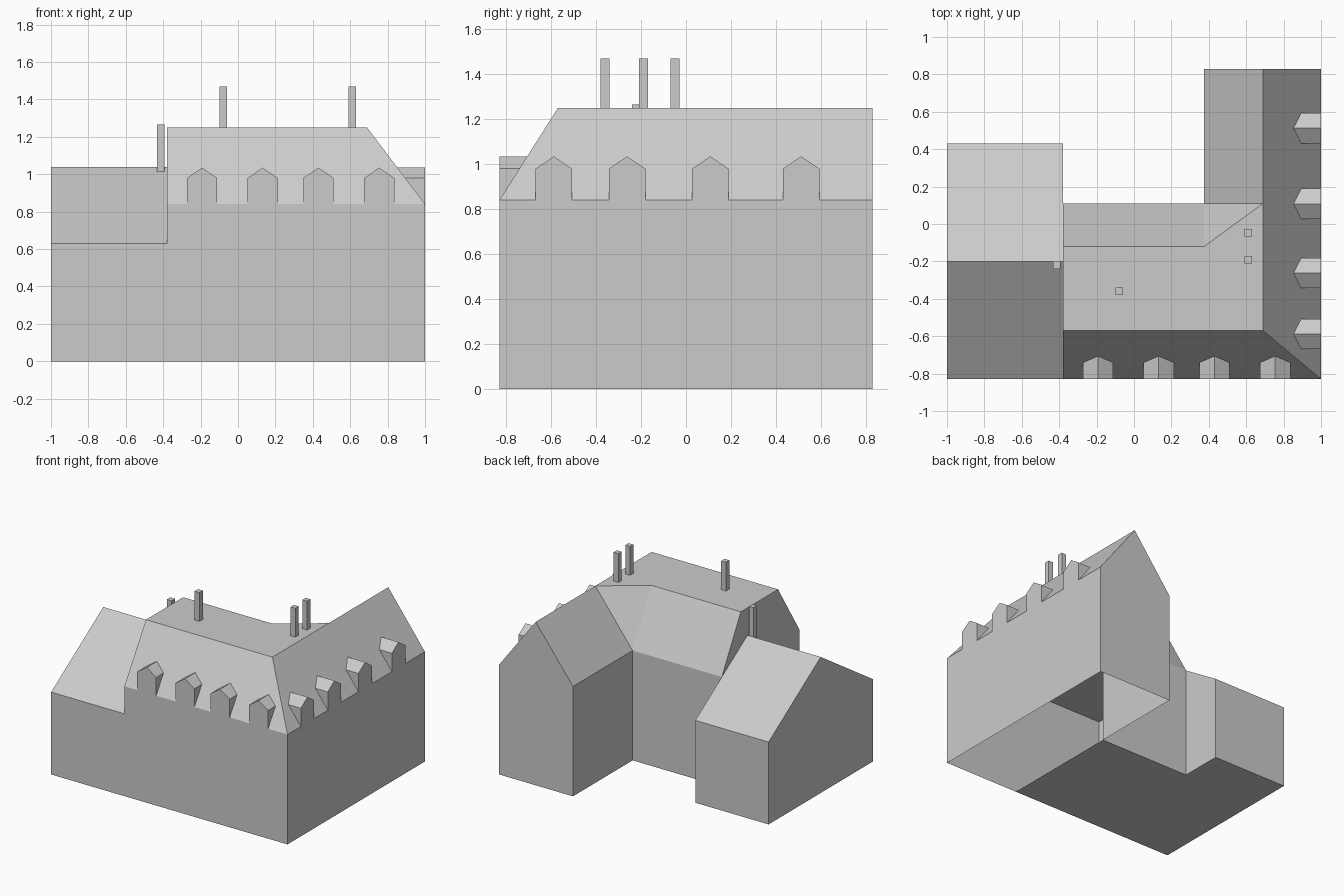
import bpy, bmesh

if "Cube" in bpy.data.objects:
    bpy.data.objects.remove(bpy.data.objects["Cube"])

EAVE, TOP = 0.84, 1.25
FRONT, BACK = -0.83, 0.83
LEFT, INNER, RIGHT = -0.38, 0.375, 1.0
COURT = 0.11            # rear wall of the front wing
RIDGE_X, FLAT_Y, FLAT_BACK = 0.69, -0.57, -0.12


def make(name, polys):
    """Make one object from a list of polygons, welding shared corners."""
    bm = bmesh.new()
    for poly in polys:
        bm.faces.new([bm.verts.new(p) for p in poly])
    bmesh.ops.remove_doubles(bm, verts=bm.verts, dist=1e-4)
    bmesh.ops.recalc_face_normals(bm, faces=bm.faces)
    me = bpy.data.meshes.new(name)
    bm.to_mesh(me)
    bm.free()
    ob = bpy.data.objects.new(name, me)
    bpy.context.collection.objects.link(ob)
    return ob


def walls(path, z0, z1):
    return [[(*a, z0), (*b, z0), (*b, z1), (*a, z1)] for a, b in zip(path, path[1:])]


def chimney(name, x, y, z0, z1, w=0.04):
    bpy.ops.mesh.primitive_cube_add(size=1, location=(x, y, (z0 + z1) / 2))
    ob = bpy.context.object
    ob.name = name
    ob.scale = (w, w, z1 - z0)


def dormer(name, place, k, half=0.081, side=0.98, peak=1.035):
    """Gabled dormer whose cheeks and ridge run back to the roof slope."""
    d = lambda z: k * (z - EAVE)
    P = lambda u, v, z: place(u, v, z)
    polys = [[P(-half, 0, EAVE), P(half, 0, EAVE), P(half, 0, side),
              P(0, 0, peak), P(-half, 0, side)]]
    for s in (-half, half):
        polys.append([P(s, 0, EAVE), P(s, 0, side), P(s, d(side), side)])
        polys.append([P(s, 0, side), P(0, 0, peak), P(0, d(peak), peak), P(s, d(side), side)])
    make(name, polys)


# Lower side block with a plain gable roof
prof = [(FRONT, 0), (0.43, 0), (0.43, 0.63), (-0.2, 1.04), (FRONT, 0.63)]
ends = [[(x, y, z) for y, z in prof] for x in (-1.0, LEFT)]
sides = [[ends[0][i], ends[0][i - 1], ends[1][i - 1], ends[1][i]] for i in range(5)]
make("side_block", ends + sides)

# L-shaped house: walls, floor and ceiling of the front wing
polys = walls([(LEFT, COURT), (LEFT, FRONT), (RIGHT, FRONT), (RIGHT, BACK),
               (INNER, BACK), (INNER, COURT), (LEFT, COURT)], 0, EAVE)
for z in (0, EAVE):
    polys.append([(LEFT, FRONT, z), (INNER, FRONT, z), (INNER, COURT, z), (LEFT, COURT, z)])
make("house_walls", polys)

# Flat-topped roof with a hipped front corner and a gabled rear wing
corner = (INNER, COURT, EAVE)
hip = (RIDGE_X, FLAT_Y, TOP)
ridge_in, ridge_end = (RIDGE_X, COURT, TOP), (RIDGE_X, BACK, TOP)
flat_l, flat_lb = (LEFT, FLAT_Y, TOP), (LEFT, FLAT_BACK, TOP)
flat_in = (INNER, FLAT_BACK, TOP)
eave_l, eave_lb = (LEFT, FRONT, EAVE), (LEFT, COURT, EAVE)
eave_r, eave_rb = (RIGHT, FRONT, EAVE), (RIGHT, BACK, EAVE)
eave_ib = (INNER, BACK, EAVE)
make("house_roof", [
    [flat_l, hip, ridge_in, flat_in, flat_lb],
    [eave_l, eave_r, hip, flat_l],
    [eave_r, eave_rb, ridge_end, ridge_in, hip],
    [corner, ridge_in, ridge_end, eave_ib],
    [corner, flat_in, ridge_in],
    [eave_lb, flat_lb, flat_in, corner],
    [eave_l, flat_l, flat_lb, eave_lb],
    [eave_rb, ridge_end, eave_ib],
])

# Dormers along the front and the right side
rise = TOP - EAVE
for i, c in enumerate((-0.192, 0.132, 0.43, 0.755)):
    dormer(f"front_dormer_{i}", lambda u, v, z, c=c: (c + u, FRONT + v, z),
           (FLAT_Y - FRONT) / rise)
for i, c in enumerate((-0.588, -0.262, 0.108, 0.512)):
    dormer(f"right_dormer_{i}", lambda u, v, z, c=c: (RIGHT - v, c + u, z),
           (RIGHT - RIDGE_X) / rise)

# Chimneys
chimney("chimney_front", -0.08, -0.36, TOP, 1.47)
chimney("chimney_right_a", 0.612, -0.19, TOP, 1.47)
chimney("chimney_right_b", 0.612, -0.048, TOP, 1.47)
chimney("chimney_side", -0.413, -0.22, 1.015, 1.265)
